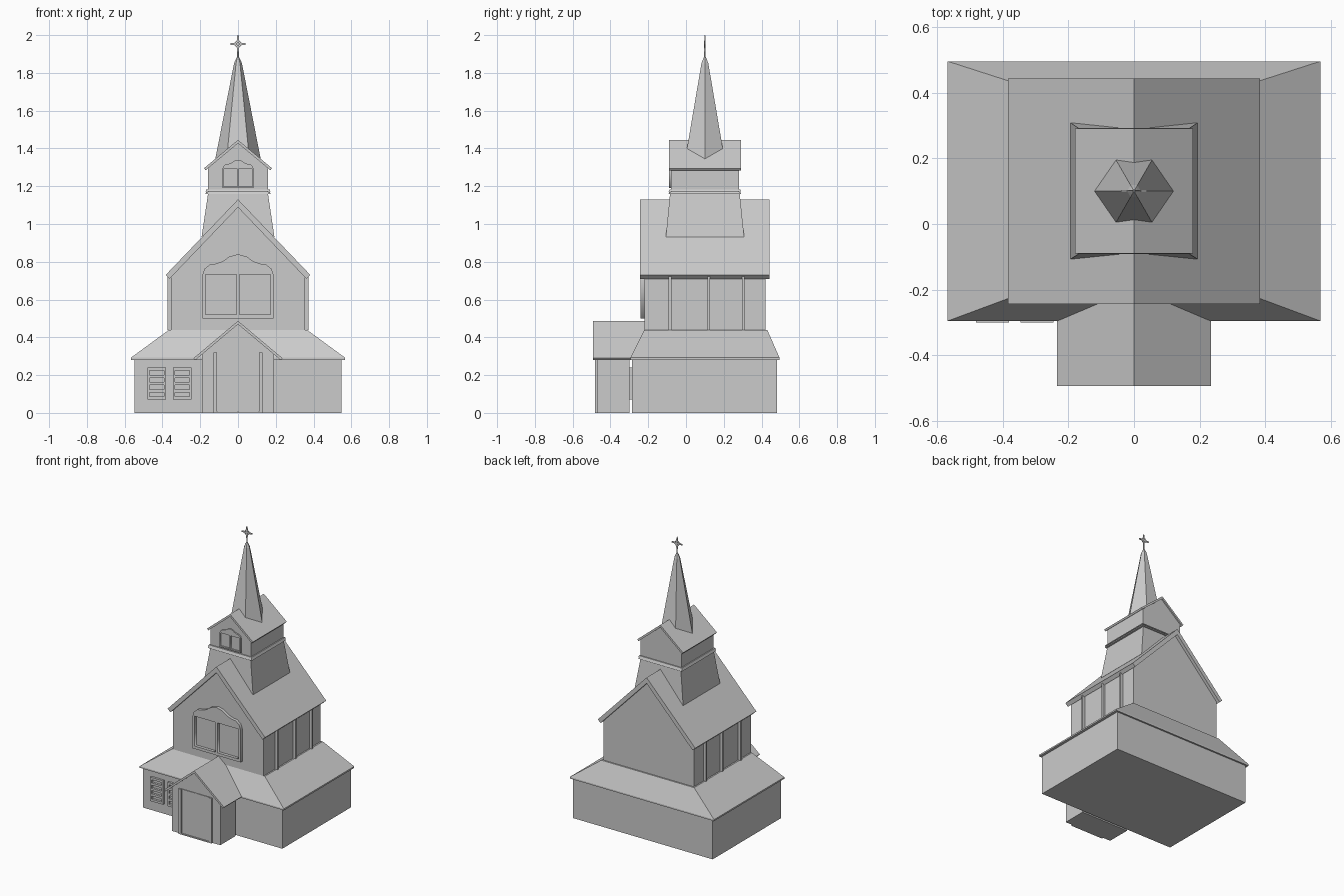
import bpy, bmesh, math

if "Cube" in bpy.data.objects:
    bpy.data.objects.remove(bpy.data.objects["Cube"])


def make(name, verts, faces):
    me = bpy.data.meshes.new(name)
    me.from_pydata(verts, [], faces)
    bm = bmesh.new()
    bm.from_mesh(me)
    bmesh.ops.recalc_face_normals(bm, faces=bm.faces)
    bm.to_mesh(me)
    bm.free()
    ob = bpy.data.objects.new(name, me)
    bpy.context.collection.objects.link(ob)
    return ob


def prism(name, profile, y0, y1):
    """Extrude an (x, z) outline along y."""
    n = len(profile)
    verts = [(x, y, z) for y in (y0, y1) for x, z in profile]
    faces = [tuple(range(n)), tuple(range(n, 2 * n))]
    faces += [(i, (i + 1) % n, n + (i + 1) % n, n + i) for i in range(n)]
    return make(name, verts, faces)


def frustum(name, low, high, z0, z1):
    """Tapered block; low/high are (half width, y front, y back)."""
    verts = []
    for (w, a, b), z in ((low, z0), (high, z1)):
        verts += [(-w, a, z), (w, a, z), (w, b, z), (-w, b, z)]
    sides = [(i, (i + 1) % 4, 4 + (i + 1) % 4, 4 + i) for i in range(4)]
    return make(name, verts, [(0, 1, 2, 3), (4, 5, 6, 7)] + sides)


def box(name, x0, x1, y0, y1, z0, z1):
    return prism(name, [(x0, z0), (x1, z0), (x1, z1), (x0, z1)], y0, y1)


def gable_walls(name, w, y0, y1, z0, eave, apex):
    return prism(name, [(-w, z0), (w, z0), (w, eave), (0, apex), (-w, eave)], y0, y1)


def gable_roof(name, w, y0, y1, eave, apex, t):
    """Two sloping slabs, edges cut square to the slope."""
    s = (apex - eave) / w
    dx = t * s / (1 + s * s)
    wi = w - dx
    under = apex - t - s * wi
    return prism(name, [(-w, eave), (0, apex), (w, eave), (wi, under),
                        (0, apex - t), (-wi, under)], y0, y1)


def arched_window(name, k, y0, y1, z0):
    """Ogee-topped frame with two recessed panes, scaled by k."""
    half = [(.188, 0), (.188, .23), (.178, .262), (.15, .285), (.115, .29),
            (.08, .303), (.045, .328), (0, .34)]
    outer = half + [(-x, z) for x, z in half[-2::-1]]
    pane = [(.008, .02), (.172, .02), (.172, .232), (.008, .232)]
    cu = bpy.data.curves.new(name, 'CURVE')
    cu.dimensions = '2D'
    cu.fill_mode = 'BOTH'
    cu.extrude = (y1 - y0) / 2
    for pts in (outer, pane, [(-x, z) for x, z in pane]):
        sp = cu.splines.new('POLY')
        sp.points.add(len(pts) - 1)
        for p, (x, z) in zip(sp.points, pts):
            p.co = (x * k, z * k, 0, 1)
        sp.use_cyclic_u = True
    ob = bpy.data.objects.new(name, cu)
    ob.location = (0, (y0 + y1) / 2, z0)
    ob.rotation_euler = (math.pi / 2, 0, 0)
    bpy.context.collection.objects.link(ob)


def hex_spire(name, rings, cy):
    """Six-sided tapering tower from (radius, z) rings."""
    verts = [(r * math.cos(i * math.pi / 3), cy + r * math.sin(i * math.pi / 3), z)
             for r, z in rings for i in range(6)]
    faces = [tuple(range(6)), tuple(range(len(verts) - 6, len(verts)))]
    for k in range(len(rings) - 1):
        a = 6 * k
        faces += [(a + i, a + (i + 1) % 6, a + 6 + (i + 1) % 6, a + 6 + i) for i in range(6)]
    return make(name, verts, faces)


# Ground storey and its hipped skirt roof
box("base_walls", -.548, .548, -.285, .483, 0, .285)
box("skirt_eave", -.567, .567, -.295, .495, .281, .292)
frustum("skirt_roof", (.567, -.295, .495), (.365, -.22, .43), .292, .44)

# Nave with steep gable roof and side posts
gable_walls("nave_walls", .355, -.22, .42, .43, .73, 1.095)
gable_roof("nave_roof", .383, -.243, .443, .73, 1.13, .042)
for sx in (-1, 1):
    for y in (-.085, .12, .303):
        x0, x1 = sorted((sx * .35, sx * .374))
        box("nave_post", x0, x1, y - .007, y + .007, .44, .735)
arched_window("nave_window", 1, -.241, -.215, .5)

# Porch with doors
gable_walls("porch_walls", .19, -.47, -.298, 0, .315, .472)
gable_roof("porch_roof", .235, -.493, -.22, .29, .487, .018)
for sx in (-1, 1):
    x0, x1 = sorted((sx * .11, sx * .13))
    box("door_post", x0, x1, -.482, -.465, 0, .32)
    x0, x1 = sorted((sx * .003, sx * .108))
    box("door_leaf", x0, x1, -.475, -.465, .008, .32)
box("door_sill", -.13, .13, -.482, -.465, 0, .008)

# Louvred windows left of the porch
for x in (-.48, -.345):
    w, y0, y1 = .1, -.3, -.28
    box("louvre_side", x, x + .012, y0, y1, .07, .24)
    box("louvre_side", x + w - .012, x + w, y0, y1, .07, .24)
    for i in range(5):
        z = .07 + i * .0385
        box("louvre_slat", x + .01, x + w - .01, y0, y1, z, z + .016)

# Bell tower: flared foot, moulding, belfry and roof
frustum("tower_foot", (.193, -.107, .308), (.158, -.084, .284), .93, 1.165)
for z in (1.16, 1.172):
    frustum("tower_moulding", (.172, -.092, .292), (.168, -.088, .288), z, z + .01)
gable_walls("belfry_walls", .16, -.08, .28, 1.165, 1.295, 1.428)
gable_roof("belfry_roof", .18, -.09, .29, 1.295, 1.445, .018)
arched_window("belfry_window", .44, -.089, -.07, 1.19)

# Spire, finial rod and star cross
hex_spire("spire", [(.12, 1.345), (.021, 1.85), (.012, 1.872), (.005, 1.885)], .1)
hex_spire("finial_rod", [(.004, 1.87), (.004, 1.97), (.002, 2.0)], .1)
for a in range(4):
    c, s = round(math.cos(a * math.pi / 2)), round(math.sin(a * math.pi / 2))
    arm = [(0, -.006), (.04, -.004), (.04, .004), (0, .006)]
    prism("cross_arm", [(u * c - v * s, 1.953 + u * s + v * c) for u, v in arm], .097, .103)
    web = [(.026, 0), (0, .026), (0, .018), (.018, 0)]
    prism("cross_ring", [(u * c - v * s, 1.953 + u * s + v * c) for u, v in web], .098, .102)
